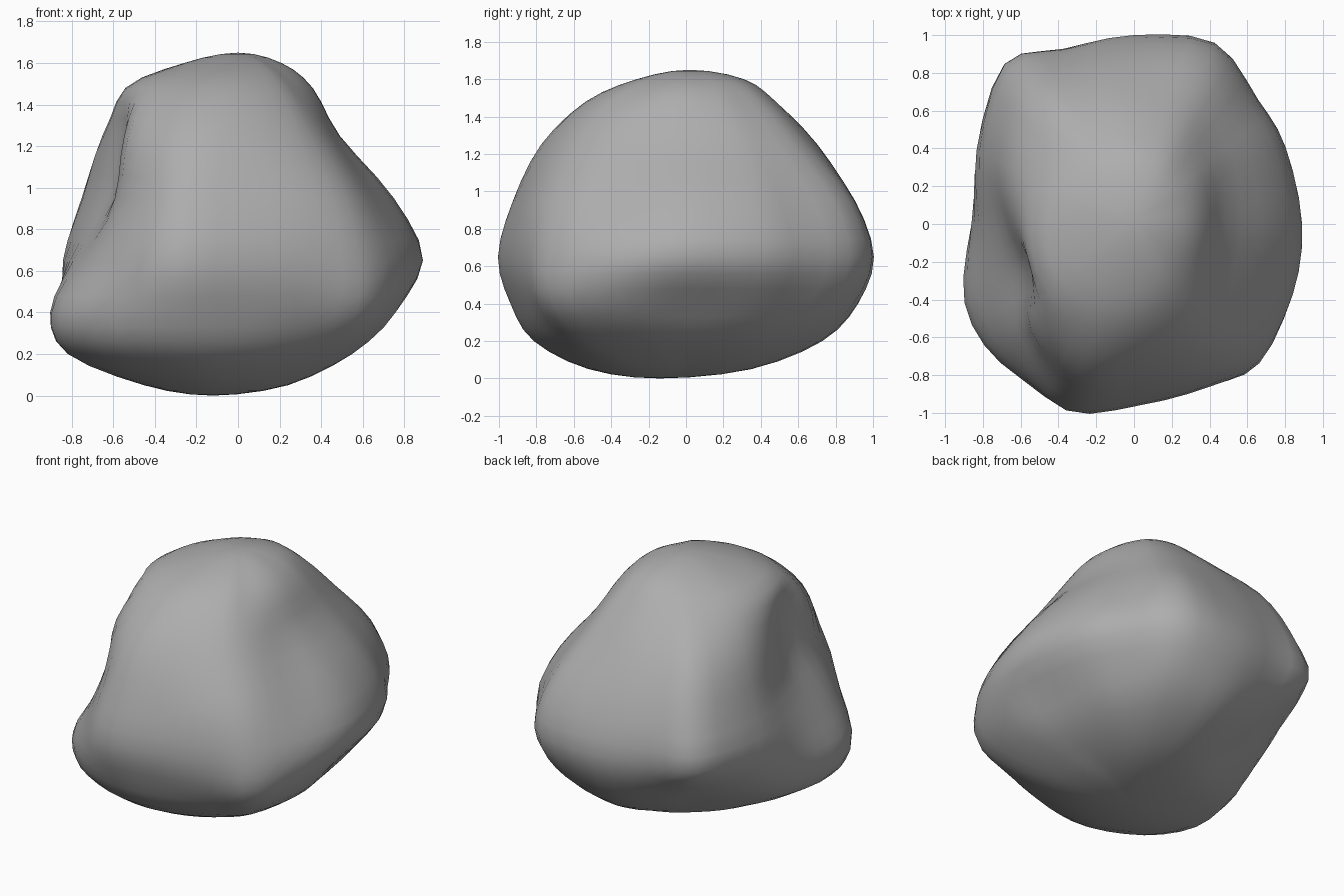
import bpy, bmesh
from math import sin, cos, radians
from mathutils import Vector

if "Cube" in bpy.data.objects:
    bpy.data.objects.remove(bpy.data.objects["Cube"])

# Contour rings of the boulder: height, then radius at each of these bearings from +x
BEARINGS = [0, 27, 45, 66, 90, 112, 129, 155, 180, 205, 226, 250, 272, 295, 312, 336]
RINGS = [
    (0.05, [.20, .22, .26, .31, .35, .36, .37, .39, .42, .50, .55, .55, .49, .42, .35, .26]),
    (0.20, [.53, .54, .60, .69, .73, .65, .60, .64, .76, .90, .92, .86, .78, .74, .72, .60]),
    (0.40, [.72, .75, .80, .93, .92, .88, .85, .84, .86, .99, 1.02, .99, .90, .90, .96, .83]),
    (0.65, [.89, .90, .93, 1.05, 1.0, 1.00, 1.09, .92, .82, .85, .94, 1.05, .96, .95, .98, .92]),
    (0.95, [.75, .78, .82, .95, .90, .93, 1.00, .83, .69, .66, .82, .96, .89, .88, .86, .75]),
    (1.25, [.49, .53, .59, .69, .70, .74, .81, .71, .63, .60, .76, .81, .74, .69, .62, .51]),
    (1.48, [.36, .38, .41, .47, .48, .49, .51, .52, .54, .57, .58, .56, .52, .47, .41, .37]),
    (1.60, [.21, .22, .25, .29, .31, .29, .28, .27, .26, .26, .27, .27, .26, .25, .22, .21]),
]
BOTTOM, TOP = Vector((-.12, -.14, 0)), Vector((0, .02, 1.65))
N, AROUND, UP = 16, 3, 3


def spline(a, b, c, d, t):
    """Smooth curve from b to c."""
    return 0.5 * (2 * b + (c - a) * t + (2 * a - 5 * b + 4 * c - d) * t * t
                  + (3 * b - a - 3 * c + d) * t ** 3)


# Refine each ring around its circumference
loops = []
COUNT = N * AROUND
for z, r in RINGS:
    pts = [Vector((q * cos(radians(a)), q * sin(radians(a)), z)) for q, a in zip(r, BEARINGS)]
    loops.append([spline(pts[i - 1], pts[i], pts[(i + 1) % N], pts[(i + 2) % N], k / AROUND)
                  for i in range(N) for k in range(AROUND)])

# Run a smooth meridian from pole to pole through every ring
meridians = []
for i in range(COUNT):
    j = (i + COUNT // 2) % COUNT
    p = [loops[0][j], BOTTOM] + [l[i] for l in loops] + [TOP, loops[-1][j]]
    m = [spline(*p[s:s + 4], k / UP) for s in range(len(p) - 3) for k in range(UP)]
    meridians.append(m[1:])

# Skin the meridians and close both poles
bm = bmesh.new()
grid = [[bm.verts.new(v) for v in m] for m in meridians]
low, high = bm.verts.new(BOTTOM), bm.verts.new(TOP)
for i in range(COUNT):
    a, b = grid[i], grid[(i + 1) % COUNT]
    bm.faces.new((low, b[0], a[0]))
    bm.faces.new((high, a[-1], b[-1]))
    for k in range(len(a) - 1):
        bm.faces.new((a[k], b[k], b[k + 1], a[k + 1]))
bmesh.ops.recalc_face_normals(bm, faces=bm.faces)

# Rest the stone on the ground
lowest = min(v.co.z for v in bm.verts)
bmesh.ops.translate(bm, verts=bm.verts, vec=(0, 0, -lowest))
for f in bm.faces:
    f.smooth = True
mesh = bpy.data.meshes.new("boulder")
bm.to_mesh(mesh)
bm.free()
boulder = bpy.data.objects.new("boulder", mesh)
bpy.context.collection.objects.link(boulder)

# Mid grey stone
stone = bpy.data.materials.new("stone")
stone.diffuse_color = (.42, .42, .42, 1)
stone.use_nodes = True
stone.node_tree.nodes["Principled BSDF"].inputs["Base Color"].default_value = stone.diffuse_color
mesh.materials.append(stone)
